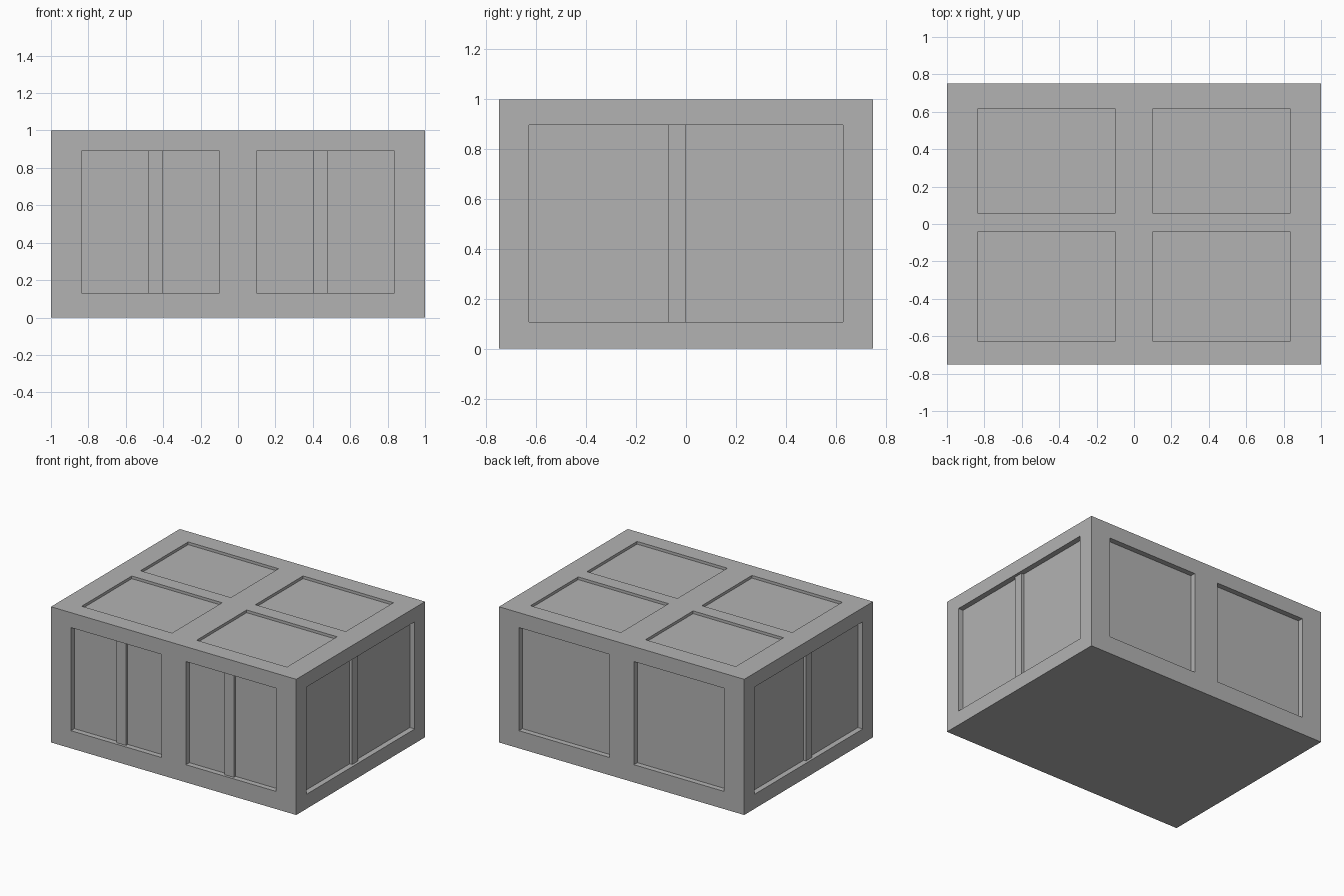
import bpy
import bmesh
from mathutils import Matrix, Vector

if "Cube" in bpy.data.objects:
    bpy.data.objects.remove(bpy.data.objects["Cube"], do_unlink=True)

HX, HY, H = 1.0, 0.75, 1.0      # half width, half depth, height
DEEP, SHALLOW, BATTEN = 0.04, 0.02, 0.02
OVER = 0.05                     # how far cutters stick out of the body

grey = bpy.data.materials.new("mid grey")
grey.use_nodes = True
grey.diffuse_color = (0.45, 0.45, 0.45, 1)
shader = next(n for n in grey.node_tree.nodes if n.type == "BSDF_PRINCIPLED")
shader.inputs["Base Color"].default_value = (0.45, 0.45, 0.45, 1)


def boxes(name, extents):
    """One object made of boxes, each given as x, y and z ranges."""
    bm = bmesh.new()
    for ranges in extents:
        low, high = (Vector(c) for c in zip(*ranges))
        bmesh.ops.create_cube(bm, size=1, matrix=Matrix.Translation((low + high) / 2)
                              @ Matrix.Diagonal((*(high - low), 1)))
    mesh = bpy.data.meshes.new(name)
    bm.to_mesh(mesh)
    bm.free()
    mesh.materials.append(grey)
    obj = bpy.data.objects.new(name, mesh)
    bpy.context.collection.objects.link(obj)
    return obj


def span(side, near, far):
    """Range between two distances from the centre on one side."""
    return tuple(sorted((side * near, side * far)))


# Body
body = boxes("crate_body", [((-HX, HX), (-HY, HY), (0, H))])

# Recessed panels: two on front and back, one on each end, four on top
recesses = []
for s in (-1, 1):
    panel_x = span(s, 0.10, 0.837)
    for face in (-1, 1):
        recesses.append((panel_x, span(face, HY - DEEP, HY + OVER), (0.13, 0.89)))
    for panel_y in ((-0.625, -0.042), (0.06, 0.615)):
        recesses.append((panel_x, panel_y, (H - SHALLOW, H + OVER)))
    recesses.append((span(s, HX - DEEP, HX + OVER), (-0.63, 0.63), (0.107, 0.897)))
cutter = boxes("panel_cutter", recesses)
cutter.hide_render = True

cut = body.modifiers.new("panels", "BOOLEAN")
cut.operation = "DIFFERENCE"
cut.solver = "EXACT"
cut.object = cutter
bpy.context.view_layer.objects.active = body
bpy.ops.object.modifier_apply(modifier=cut.name)
bpy.data.objects.remove(cutter, do_unlink=True)

# Upright battens standing inside the front and end panels
for s, side in ((-1, "right"), (1, "left")):
    boxes(f"front_batten_{side}",
          [(span(s, 0.402, 0.478), (-HY + BATTEN, -HY + DEEP), (0.13, 0.89))])
    boxes(f"end_batten_{side}",
          [(span(s, HX - DEEP, HX - BATTEN), (-0.07, 0.0), (0.107, 0.897))])
